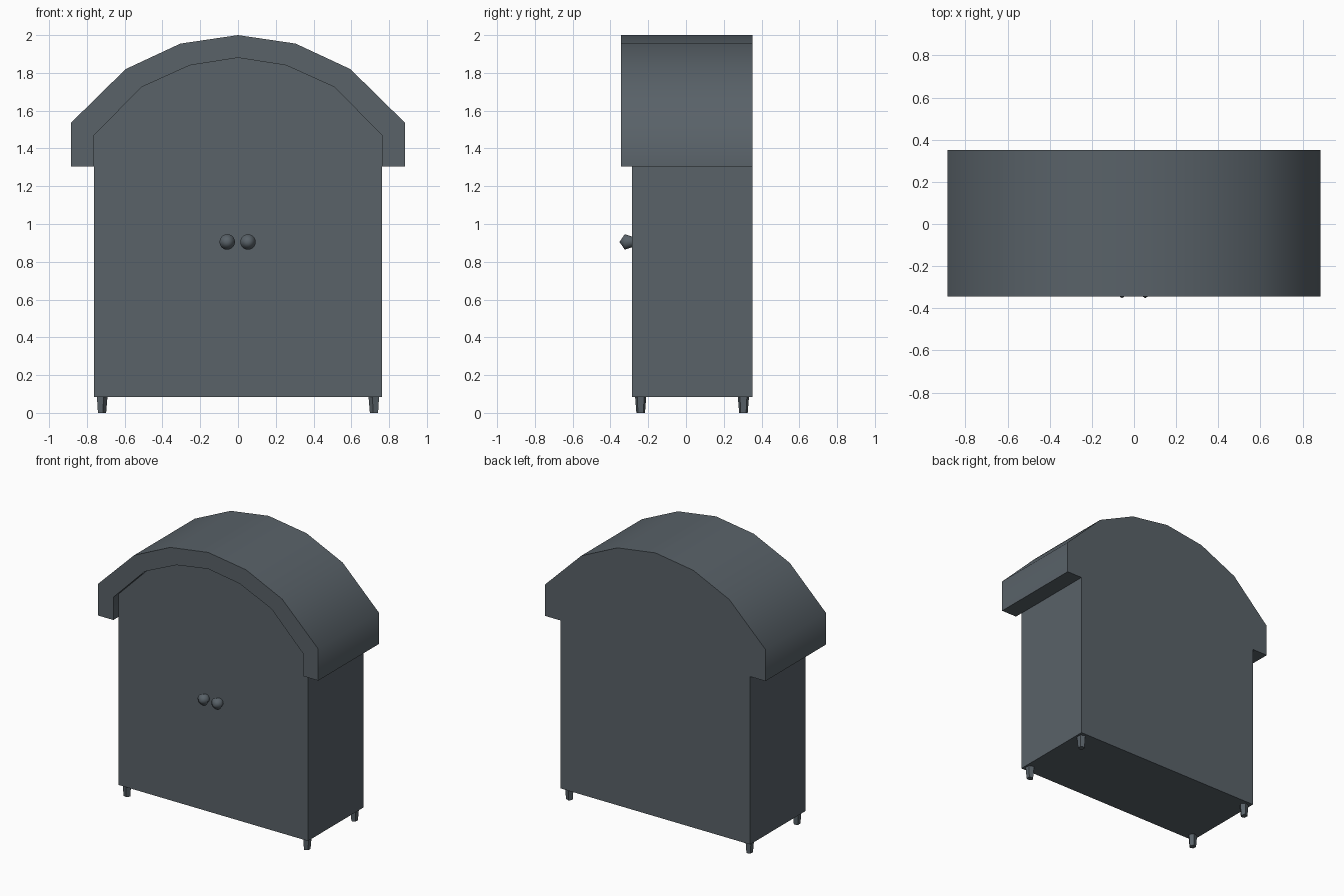
import bpy, bmesh, math
from mathutils import Matrix

cube = bpy.data.objects.get("Cube")
if cube:
    bpy.data.objects.remove(cube, do_unlink=True)

slate = bpy.data.materials.new("slate_grey")
slate.use_nodes = True
colour = (0.10, 0.122, 0.14, 1)
slate.diffuse_color = colour
slate.node_tree.nodes["Principled BSDF"].inputs["Base Color"].default_value = colour


def finish(name, bm, angle=None):
    bmesh.ops.recalc_face_normals(bm, faces=bm.faces)
    mesh = bpy.data.meshes.new(name)
    bm.to_mesh(mesh)
    bm.free()
    mesh.materials.append(slate)
    obj = bpy.data.objects.new(name, mesh)
    bpy.context.collection.objects.link(obj)
    if angle:
        bpy.ops.object.select_all(action='DESELECT')
        obj.select_set(True)
        bpy.context.view_layer.objects.active = obj
        bpy.ops.object.shade_smooth_by_angle(angle=math.radians(angle))
    return obj


def extrude_profile(name, points, front, back, angle=None):
    """Extrude an x-z outline from front to back."""
    bm = bmesh.new()
    face = bm.faces.new([bm.verts.new((x, front, z)) for x, z in points])
    grown = bmesh.ops.extrude_face_region(bm, geom=[face])["geom"]
    moved = [v for v in grown if isinstance(v, bmesh.types.BMVert)]
    bmesh.ops.translate(bm, verts=moved, vec=(0, back - front, 0))
    return finish(name, bm, angle)


def mirrored(half):
    """Complete a left-hand half outline that ends on the centre line."""
    return half + [(-x, z) for x, z in reversed(half[:-1])]


EAVES, BACK = 1.305, 0.352
inner = [(-0.762, 1.47), (-0.51, 1.725), (-0.255, 1.84), (0, 1.88)]
outer = [(-0.885, EAVES), (-0.885, 1.535), (-0.595, 1.82), (-0.305, 1.955), (0, 2)]

# Arched cabinet body
extrude_profile("cabinet_body", mirrored([(-0.762, 0.085)] + inner), -0.285, BACK)

# Overhanging arched roof band
underside = mirrored([(-0.762, EAVES)] + inner)
extrude_profile("arched_roof", mirrored(outer) + underside[::-1], -0.343, BACK, 50)

# Tapered five-sided feet, pointing inwards
for side, sx in (("right", -1), ("left", 1)):
    for end, y in (("front", -0.24), ("back", 0.304)):
        bm = bmesh.new()
        bmesh.ops.create_cone(bm, cap_ends=True, segments=5, radius1=0.024,
                              radius2=0.031, depth=0.086)
        lowest = min(bm.verts, key=lambda v: v.co.z).co.copy()
        point = max((v.co for v in bm.verts if v.co.z < 0), key=lambda c: c.y)
        turn = (math.pi if sx > 0 else 0) - math.atan2(point.y, point.x)
        bmesh.ops.rotate(bm, verts=bm.verts, matrix=Matrix.Rotation(turn, 3, 'Z'))
        bmesh.ops.translate(bm, verts=bm.verts, vec=(sx * 0.722, y, 0.043))
        finish(f"{end}_{side}_foot", bm)

# Round knobs, turned around the front-to-back axis
for side, x in (("right", -0.057), ("left", 0.053)):
    bm = bmesh.new()
    profile = [(0, -0.352), (0.041, -0.324), (0.026, -0.278)]
    verts = [bm.verts.new((r, y, 0)) for r, y in profile]
    edges = [bm.edges.new(pair) for pair in zip(verts, verts[1:])]
    bmesh.ops.spin(bm, geom=verts + edges, cent=(0, 0, 0), axis=(0, 1, 0),
                   angle=math.tau, steps=20)
    bmesh.ops.remove_doubles(bm, verts=bm.verts, dist=0.0005)
    bmesh.ops.translate(bm, verts=bm.verts, vec=(x, 0, 0.905))
    finish(f"{side}_knob", bm, 80)
